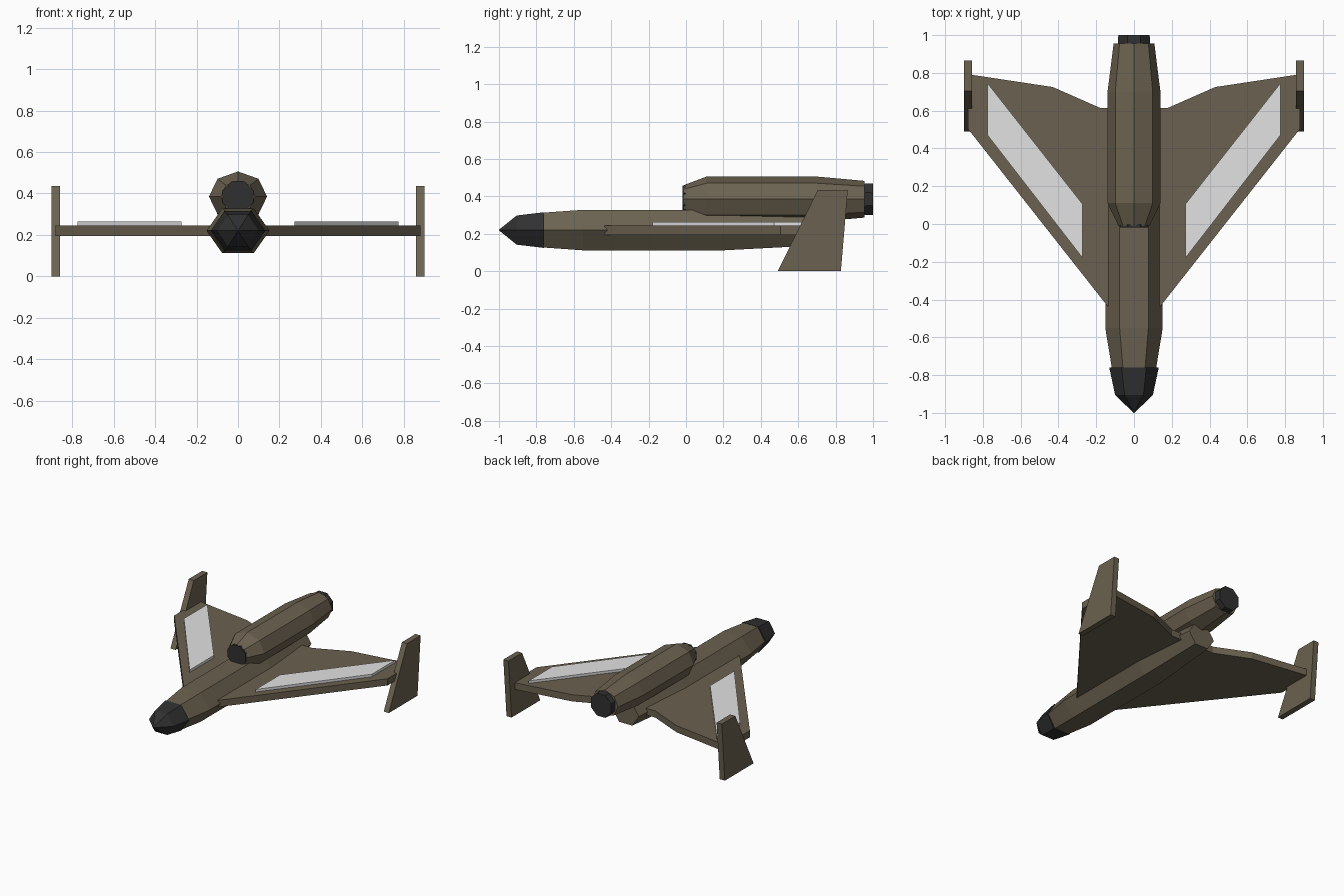
import bpy, bmesh, math

if "Cube" in bpy.data.objects:
    bpy.data.objects.remove(bpy.data.objects["Cube"])

def material(name, rgb):
    m = bpy.data.materials.new(name)
    m.diffuse_color = (*rgb, 1)
    m.use_nodes = True
    m.node_tree.nodes["Principled BSDF"].inputs["Base Color"].default_value = m.diffuse_color
    return m

OLIVE = material("olive drab", (0.147, 0.121, 0.079))
BLACK = material("dark rubber", (0.030, 0.030, 0.031))
PALE = material("pale grey", (0.76, 0.76, 0.76))

def finish(bm, name, mat, mirror=False):
    bmesh.ops.recalc_face_normals(bm, faces=bm.faces)
    me = bpy.data.meshes.new(name)
    bm.to_mesh(me)
    bm.free()
    me.materials.append(mat)
    ob = bpy.data.objects.new(name, me)
    bpy.context.collection.objects.link(ob)
    if mirror:
        ob.modifiers.new("mirror", 'MIRROR').use_mirror_merge = False
    return ob

def loft(name, mat, sides, zc, rings, start=0.0):
    """Tube along y through rings (y, half width, radius in z)."""
    bm = bmesh.new()
    loops = []
    for y, rx, rz in rings:
        angles = [start + 2 * math.pi * i / sides for i in range(sides)]
        loops.append([bm.verts.new((rx * math.cos(a), y, zc + rz * math.sin(a))) for a in angles])
    for a, b in zip(loops, loops[1:]):
        for i in range(sides):
            j = (i + 1) % sides
            bm.faces.new((a[i], a[j], b[j], b[i]))
    bm.faces.new(loops[0])
    bm.faces.new(loops[-1])
    bmesh.ops.remove_doubles(bm, verts=bm.verts, dist=1e-4)
    return finish(bm, name, mat)

def slab(name, mat, outline, offset):
    """Flat outline extruded by offset, mirrored to the other side."""
    bm = bmesh.new()
    face = bm.faces.new([bm.verts.new(p) for p in outline])
    new = bmesh.ops.extrude_face_region(bm, geom=[face], use_keep_orig=True)["geom"]
    bmesh.ops.translate(bm, vec=offset, verts=[v for v in new if isinstance(v, bmesh.types.BMVert)])
    return finish(bm, name, mat, mirror=True)

# Six-sided body: radius in z is half height / sin(60)
loft("fuselage", OLIVE, 6, 0.22, [(-0.77, 0.116, 0.107), (-0.55, 0.152, 0.125),
                                 (0.20, 0.152, 0.125), (0.71, 0.108, 0.094)])
loft("nose_cone", BLACK, 6, 0.22, [(-1.0, 0.002, 0.002), (-0.905, 0.10, 0.090),
                                  (-0.76, 0.131, 0.110)])

# Eight-sided engine pod on the back, with dark intake and exhaust
loft("engine_pod", OLIVE, 8, 0.385, [(-0.01, 0.082, 0.076), (0.11, 0.14, 0.121),
                                    (0.70, 0.14, 0.121), (0.955, 0.108, 0.098)])
loft("engine_intake", BLACK, 8, 0.385, [(-0.018, 0.080, 0.078), (0.0, 0.080, 0.078)], math.pi / 8)
loft("engine_exhaust", BLACK, 8, 0.385, [(0.945, 0.092, 0.092), (1.0, 0.090, 0.090)], math.pi / 8)

# Delta wing
wing = [(0.0, -0.435), (0.14, -0.435), (0.88, 0.505), (0.88, 0.793),
        (0.43, 0.725), (0.18, 0.615), (0.0, 0.615)]
slab("wing", OLIVE, [(x, y, 0.195) for x, y in wing], (0, 0, 0.05))

# Pale panels raised on the wings
panel = [(0.272, -0.18), (0.775, 0.47), (0.775, 0.745), (0.272, 0.105)]
slab("wing_panel", PALE, [(x, y, 0.24) for x, y in panel], (0, 0, 0.024))

# Swept fins on the wing tips
fin = [(0.49, 0.0), (0.828, 0.0), (0.865, 0.435), (0.705, 0.435)]
slab("wingtip_fin", OLIVE, [(0.858, y, z) for y, z in fin], (0.042, 0, 0))
